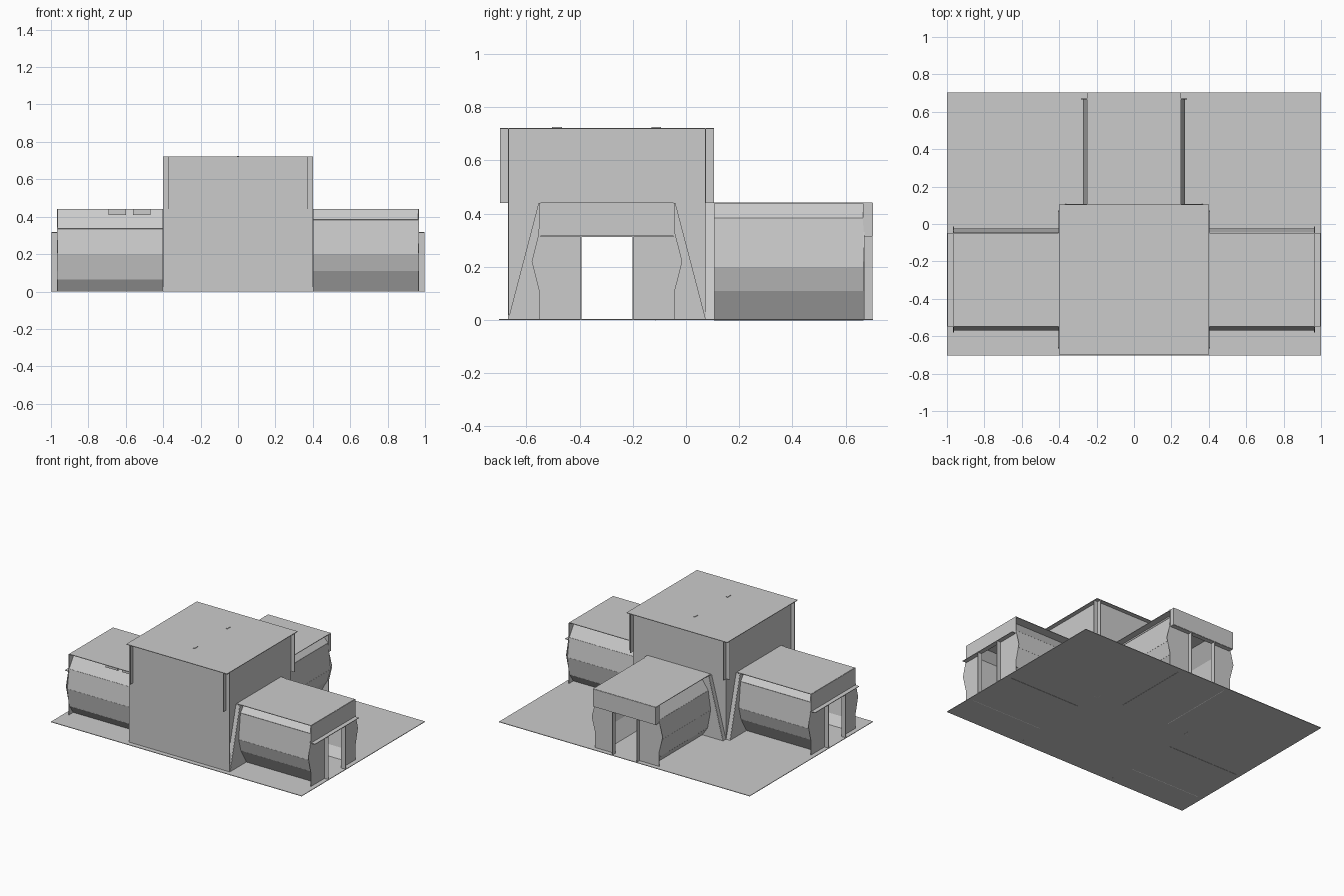
import bpy
from mathutils import Vector

cube = bpy.data.objects.get("Cube")
if cube:
    bpy.data.objects.remove(cube, do_unlink=True)

grey = bpy.data.materials.new("plain grey")
grey.use_nodes = True
colour = (0.6, 0.6, 0.6, 1)
grey.diffuse_color = colour
grey.node_tree.nodes["Principled BSDF"].inputs["Base Color"].default_value = colour

CY = -0.297            # centre of the tower in y
WALL, EAVE = 0.37, 0.402
LOW, HIGH, DOOR = 0.44, 0.72, 0.315
END, TIP = 0.965, 0.998
HALF, JAMB = 0.25, 0.0975


def sheet(name, faces):
    """Thin panels, each face given as a list of points."""
    verts, index = [], []
    for face in faces:
        index.append(range(len(verts), len(verts) + len(face)))
        verts += face
    mesh = bpy.data.meshes.new(name)
    mesh.from_pydata(verts, [], [list(i) for i in index])
    mesh.materials.append(grey)
    ob = bpy.data.objects.new(name, mesh)
    bpy.context.collection.objects.link(ob)
    thick = ob.modifiers.new("thickness", 'SOLIDIFY')
    thick.thickness, thick.offset = 0.004, 0
    return ob


def flat(x0, x1, y0, y1, z):
    return [(x0, y0, z), (x1, y0, z), (x1, y1, z), (x0, y1, z)]


def box(name, centre, size):
    bpy.ops.mesh.primitive_cube_add(size=1, location=centre)
    ob = bpy.context.object
    ob.name, ob.scale = name, size
    ob.data.materials.append(grey)


def mirrored(half):
    """Complete a half outline by mirroring it across the middle."""
    return half + [(-v, z) for v, z in reversed(half)]


# Ground and tower
sheet("ground", [flat(-1, 1, -0.703, 0.703, 0.002)])
sheet("tower_roof", [flat(-EAVE, EAVE, CY - EAVE, CY + EAVE, HIGH)])
sheet("tower_front", [[(-EAVE, CY - WALL, 0), (EAVE, CY - WALL, 0),
                       (EAVE, CY - WALL, HIGH), (-EAVE, CY - WALL, HIGH)]])

# Half outlines as (sideways, height), starting at the doorway
doorway = [(JAMB, DOOR), (JAMB, 0)]
facade = mirrored(doorway + [(0.255, 0), (0.255, 0.11), (0.283, 0.22),
                             (0.255, 0.33), (0.255, LOW)])
gable = mirrored(doorway + [(WALL, 0), (0.255, LOW)])
inner = mirrored(doorway + [(WALL, 0), (WALL, LOW)])

# Folded side walls: one has a narrow upper bevel, the other a wide one
narrow_side = [(0.18, 0), (0.245, 0.11), (0.27, 0.2), (0.25, 0.383), (0.2, LOW)]
wide_side = [(-0.2, 0), (-0.245, 0.065), (-0.27, 0.2), (-0.25, 0.335), (-0.18, LOW)]

for label, out in (("left", (1, 0)), ("right", (-1, 0)), ("back", (0, 1))):
    o = Vector((out[0], out[1], 0))
    side = Vector((o.y, -o.x, 0))

    def at(u, v, z):
        return Vector((0, CY, 0)) + o * u + side * v + Vector((0, 0, z))

    def panel(u, outline):
        return [at(u, v, z) for v, z in outline]

    def run(profile, u0, u1):
        return [[at(u0, *a), at(u1, *a), at(u1, *b), at(u0, *b)]
                for a, b in zip(profile, profile[1:])]

    def level(u0, u1, z):
        return run([(-HALF, z), (HALF, z)], u0, u1)

    # Tower walls above and below the wing roof
    sheet(label + "_tower_wall", [panel(WALL, [(-EAVE, LOW), (EAVE, LOW),
                                               (EAVE, HIGH), (-EAVE, HIGH)])])
    sheet(label + "_inner_wall", [panel(WALL, inner)])

    # Sloped buttress where the wing meets the tower
    sheet(label + "_buttress", [panel(EAVE, gable)]
          + run([(WALL, 0), (0.255, LOW)], WALL, EAVE)
          + run([(-WALL, 0), (-0.255, LOW)], WALL, EAVE))

    # Wing
    sheet(label + "_narrow_side_wall", run(narrow_side, EAVE, END))
    sheet(label + "_wide_side_wall", run(wide_side, EAVE, END))
    sheet(label + "_end_wall", [panel(END, facade)])
    roof_end = TIP if label == "back" else END
    sheet(label + "_wing_roof", level(WALL, roof_end, LOW))

    # Porch: canopy and door jambs
    sheet(label + "_canopy", level(END, TIP, DOOR))
    for s, word in ((1, "near"), (-1, "far")):
        sheet(label + "_" + word + "_door_jamb",
              run([(s * JAMB, 0), (s * JAMB, DOOR)], END, TIP))
    if label == "back":
        sheet("back_lintel", [panel(TIP, [(-HALF, DOOR), (HALF, DOOR),
                                          (HALF, LOW), (-HALF, LOW)])])
        sheet("back_lintel_ends", run([(HALF, DOOR), (HALF, LOW)], END, TIP)
              + run([(-HALF, DOOR), (-HALF, LOW)], END, TIP))

# Small vents under the eave of the right wing
for x in (-0.645, -0.515):
    box("eave_vent", (x, -0.5, 0.424), (0.095, 0.04, 0.03))

# Small hooks on the tower roof
for y in (-0.485, -0.112):
    box("roof_hook", (0, y, 0.722), (0.012, 0.036, 0.007))
